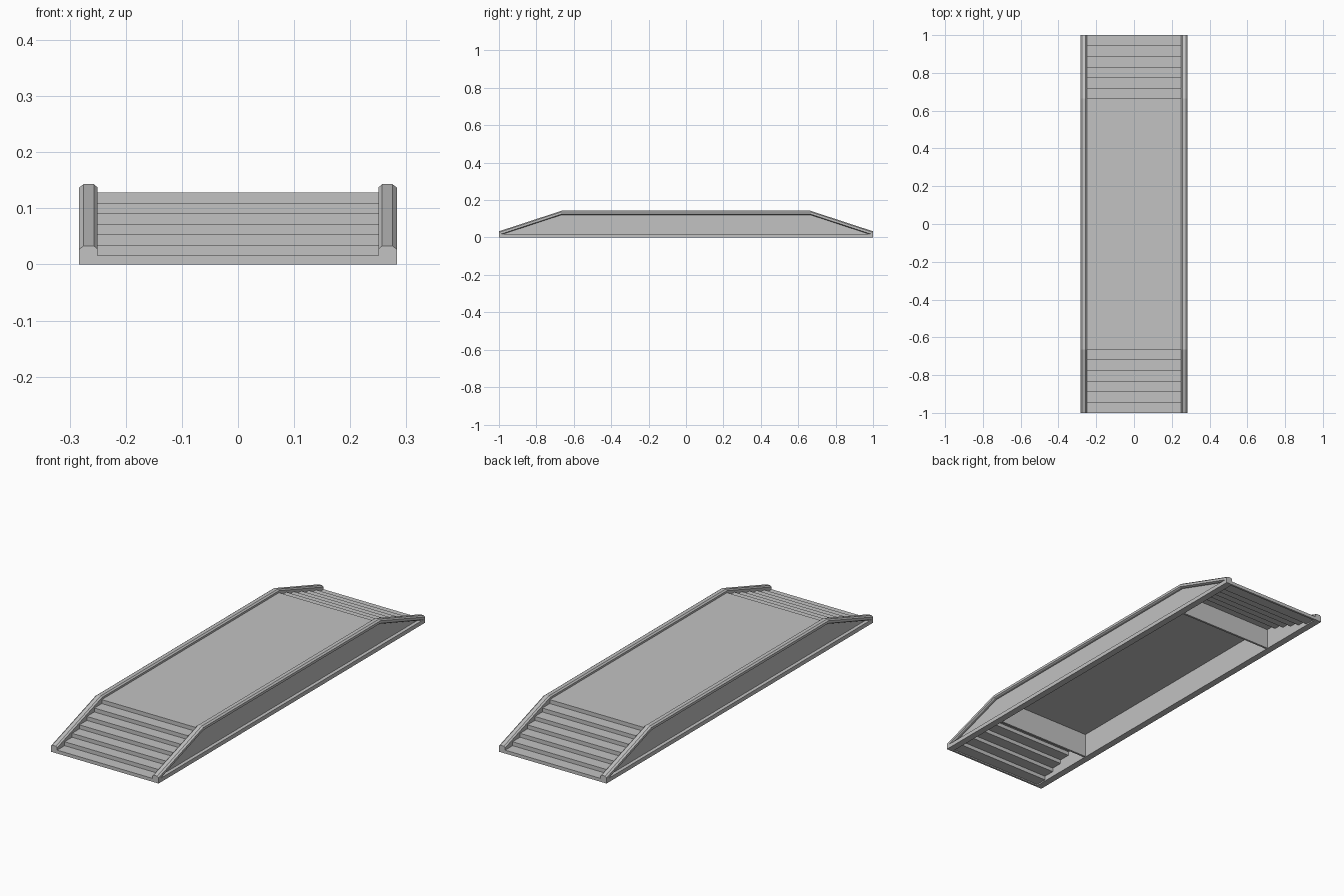
import bpy, bmesh

cube = bpy.data.objects.get("Cube")
if cube:
    bpy.data.objects.remove(cube)

grey = bpy.data.materials.new("plain grey")
grey.use_nodes = True
colour = (0.54, 0.54, 0.54, 1)
grey.diffuse_color = colour
grey.node_tree.nodes["Principled BSDF"].inputs["Base Color"].default_value = colour

HALF_W, INNER = 0.283, 0.25      # outer edge and inner edge of the side rails
DECK_Z, DECK_Y = 0.128, 0.665    # deck height and end
TOP_Z, END_Z = 0.143, 0.033      # rail heights along the deck and at the ends
SHEET = 0.01                     # thickness of deck and steps


def loft(name, rings):
    """Join matching rings of points into a closed solid."""
    bm = bmesh.new()
    loops = [[bm.verts.new(p) for p in ring] for ring in rings]
    n = len(loops[0])
    for a, b in zip(loops, loops[1:]):
        for i in range(n):
            j = (i + 1) % n
            bm.faces.new((a[i], a[j], b[j], b[i]))
    bm.faces.new(loops[0])
    bm.faces.new(loops[-1])
    bmesh.ops.recalc_face_normals(bm, faces=bm.faces)
    mesh = bpy.data.meshes.new(name)
    bm.to_mesh(mesh)
    bm.free()
    mesh.materials.append(grey)
    obj = bpy.data.objects.new(name, mesh)
    bpy.context.collection.objects.link(obj)
    return obj


def extrude_x(name, outline, x0, x1):
    """Extrude a (y, z) outline across x."""
    return loft(name, [[(x, y, z) for y, z in outline] for x in (x0, x1)])


def box(name, x0, x1, y0, y1, z0, z1):
    return extrude_x(name, [(y0, z0), (y1, z0), (y1, z1), (y0, z1)], x0, x1)


# Deck
box("deck", -INNER, INNER, -DECK_Y, DECK_Y, DECK_Z - SHEET, DECK_Z)

# Steps at both ends, folded from one sheet
STEPS = 6
run = (1 - DECK_Y) / STEPS
first = 0.016
rise = (DECK_Z - first) / STEPS
upper, lower = [(-1, 0)], [(-1 + SHEET, 0)]
for i in range(STEPS):
    y, z = -1 + i * run, first + i * rise
    upper += [(y, z), (y + run, z)]
    lower += [(y + SHEET, z - SHEET), (y + run + SHEET, z - SHEET)]
upper.append((-DECK_Y, DECK_Z))
lower.append((-DECK_Y + SHEET, DECK_Z))
steps_outline = upper + lower[::-1]

for end, s in (("front", 1), ("back", -1)):
    extrude_x(end + "_steps", [(s * y, z) for y, z in steps_outline], -INNER, INNER)
    # Cross wall under the end of the deck
    ya, yb = sorted((s * -0.655, s * -0.645))
    box(end + "_cross_wall", -INNER, INNER, ya, yb, 0.002, DECK_Z - SHEET)

# Side rails, bottom rails and recessed panels
path = [(-1, END_Z), (-DECK_Y, TOP_Z), (DECK_Y, TOP_Z), (1, END_Z)]
section = [(INNER, -0.022), (INNER, -0.006), (0.257, 0), (0.275, 0),
           (HALF_W, -0.006), (HALF_W, -0.018), (0.277, -0.022)]
panel = [(-0.99, 0.004)] + [(y * 0.99, z - 0.012) for y, z in path] + [(0.99, 0.004)]
for side, s in (("left", 1), ("right", -1)):
    loft(side + "_rail", [[(s * x, y, z + drop) for x, drop in section] for y, z in path])
    box(side + "_bottom_rail", s * INNER, s * HALF_W, -1, 1, 0, 0.019)
    extrude_x(side + "_panel", panel, s * INNER, s * 0.266)
